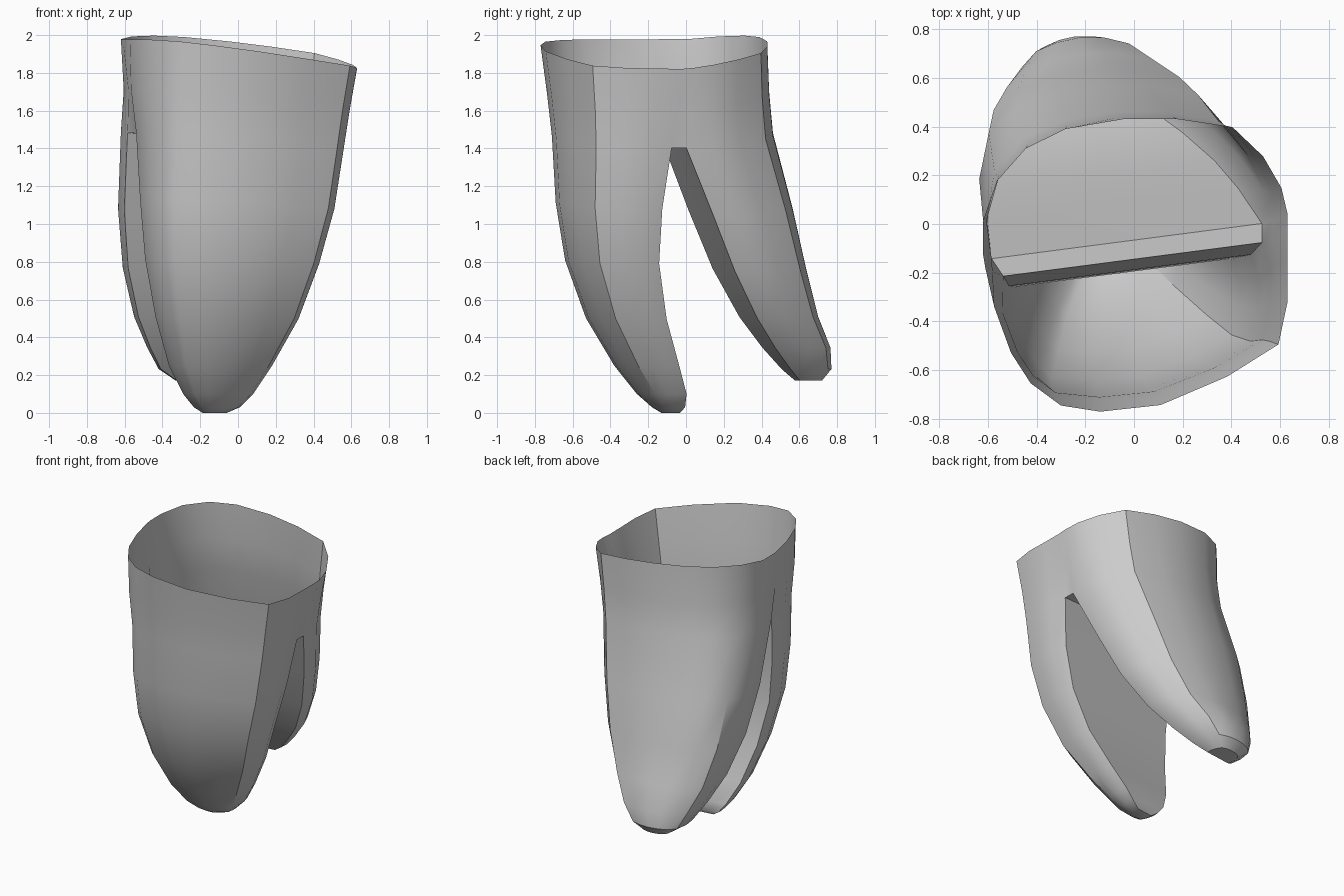
import bpy
import bmesh

if "Cube" in bpy.data.objects:
    bpy.data.objects.remove(bpy.data.objects["Cube"], do_unlink=True)

CROTCH = 2      # station where the body splits into two roots
TILT = 0.13     # the gap between the roots runs slightly diagonally
RIM = 1.9
SPLIT = [0.28, 0.5, 0.72]

# Cross-sections inside a unit box: front runs right edge to left, back runs left to right
FRONT_RIGHT = [(1, 1), (1, .82), (1, .6), (.97, .37), (.8, .2), (.58, .04), (.38, 0)]
CROWN_LEFT = [(.25, .04), (.15, .19), (.085, .4), (.03, .72), (0, 1)]
ROOT_LEFT = [(.19, .03), (.13, .15), (.08, .33), (.025, .68), (0, 1)]
BACK_CROWN = [(0, 0), (0, .24), (.045, .53), (.14, .77), (.27, .92), (.46, 1), (.64, 1),
              (.82, .92), (.92, .62), (.98, .28), (1, 0)]
BACK_TIP = [(0, 0), (0, .32), (.035, .66), (.14, .84), (.29, .94)] + BACK_CROWN[5:]

# Stations from rim to tip: height, x range, y range
FRONT_ROOT = [
    (RIM, -.61, .63, -.77, -.1), (1.65, -.6, .59, -.735, -.12), (1.44, -.57, .56, -.71, -.145),
    (1.1, -.545, .51, -.69, -.19), (.8, -.515, .43, -.64, -.2), (.5, -.455, .32, -.53, -.15),
    (.25, -.38, .18, -.38, -.07), (.1, -.3, .08, -.26, -.02), (.03, -.24, .01, -.18, -.02),
    (0, -.19, -.06, -.13, -.04)]
BACK_ROOT = [
    (RIM, -.62, .63, -.04, .43), (1.65, -.605, .59, -.06, .44), (1.44, -.62, .56, -.07, .46),
    (1.05, -.635, .46, .08, .565), (.75, -.61, .36, .2, .635), (.5, -.55, .22, .33, .7),
    (.34, -.48, .08, .44, .765), (.23, -.42, -.03, .53, .77), (.17, -.33, -.12, .59, .72)]

bm = bmesh.new()


def place(station, u, v, weight, pinch=0.0):
    """Map a section point into a station's box, with the diagonal and rim slopes."""
    z, x0, x1, y0, y1 = station
    u = 0.5 + (u - 0.5) * (1 - 2 * pinch)
    x = x0 + u * (x1 - x0)
    y = y0 + v * (y1 - y0) + TILT * (u - 0.5) * (x1 - x0) * weight
    slope = (z / RIM) ** 2
    z += slope * (0.05 * y * y + 0.12 * max(0, y) - 0.125 * x)
    return bm.verts.new((x, y, z))


def make_rings(stations, crown, tip, inner_v, split):
    """Outer wall points for every station, and inner wall points below the split."""
    outer, inner = [], []
    for i, station in enumerate(stations):
        pinch = 0.03 * min(1, (RIM - station[0]) / 0.45)
        blend = min(1, (RIM - station[0]) / 0.9)
        ring = []
        for k, (a, b) in enumerate(zip(crown, tip)):
            u, v = (p + (q - p) * blend for p, q in zip(a, b))
            end = k in (0, len(crown) - 1)
            ring.append(place(station, u, v, 1 - abs(v - inner_v), pinch if end else 0))
        outer.append(ring)
        inner.append([place(station, u, inner_v, 1) for u in split] if i >= CROTCH else [])
    return outer, inner


def bridge(upper, lower, closed=True):
    count = len(upper)
    for i in range(count if closed else count - 1):
        j = (i + 1) % count
        bm.faces.new((upper[i], upper[j], lower[j], lower[i]))


front, front_inner = make_rings(FRONT_ROOT, FRONT_RIGHT + CROWN_LEFT,
                                FRONT_RIGHT + ROOT_LEFT, 1, SPLIT)
back, back_inner = make_rings(BACK_ROOT, BACK_CROWN, BACK_TIP, 0, SPLIT[::-1])

# Hollow body from the open rim down to the split
for i in range(CROTCH):
    bridge(front[i] + back[i], front[i + 1] + back[i + 1])

# Two tapering roots with closed tips
for outer, inner in ((front, front_inner), (back, back_inner)):
    rings = [a + b for a, b in zip(outer, inner)][CROTCH:]
    for upper, lower in zip(rings, rings[1:]):
        bridge(upper, lower)
    bm.faces.new(rings[-1])

# Narrow strip closing the gap between the roots
front_edge = [front[CROTCH][-1]] + front_inner[CROTCH] + [front[CROTCH][0]]
back_edge = [back[CROTCH][0]] + back_inner[CROTCH][::-1] + [back[CROTCH][-1]]
bridge(front_edge, back_edge, closed=False)

bmesh.ops.recalc_face_normals(bm, faces=bm.faces)
mesh = bpy.data.meshes.new("tooth_roots")
bm.to_mesh(mesh)
bm.free()
roots = bpy.data.objects.new("tooth_roots", mesh)
bpy.context.collection.objects.link(roots)

# Plain grey surface
grey = bpy.data.materials.new("light_grey")
grey.use_nodes = True
colour = (0.6, 0.6, 0.6, 1)
grey.diffuse_color = colour
grey.node_tree.nodes["Principled BSDF"].inputs["Base Color"].default_value = colour
mesh.materials.append(grey)

bpy.ops.object.select_all(action="DESELECT")
roots.select_set(True)
bpy.context.view_layer.objects.active = roots
bpy.ops.object.shade_smooth_by_angle(angle=0.6)
